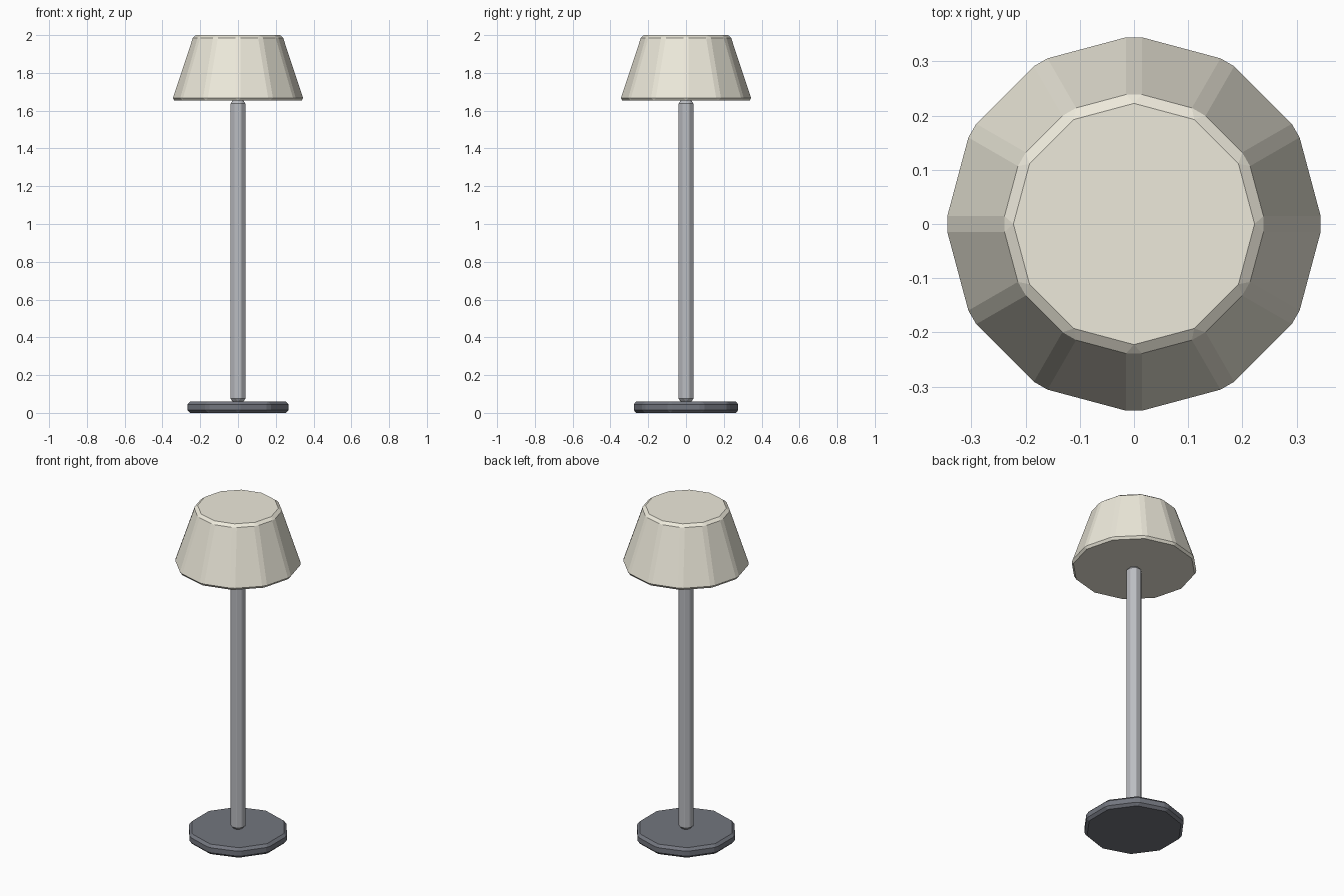
import bpy

if "Cube" in bpy.data.objects:
    bpy.data.objects.remove(bpy.data.objects["Cube"])


def part(name, sides, r_bottom, r_top, z0, z1, color, bevel=0.015):
    # Low-poly tapered drum with every edge chamfered
    bpy.ops.mesh.primitive_cone_add(vertices=sides, radius1=r_bottom, radius2=r_top,
                                    depth=z1 - z0, location=(0, 0, (z0 + z1) / 2))
    ob = bpy.context.object
    ob.name = name
    mod = ob.modifiers.new("chamfer", 'BEVEL')
    mod.width = bevel
    mod.segments = 1
    mod.limit_method = 'NONE'
    mat = bpy.data.materials.new(name + "_color")
    mat.diffuse_color = (*color, 1)
    mat.use_nodes = True
    mat.node_tree.nodes["Principled BSDF"].inputs["Base Color"].default_value = mat.diffuse_color
    ob.data.materials.append(mat)
    return ob


# Ten-sided foot plate
part("base", 10, 0.281, 0.281, 0.0, 0.06, (0.17, 0.18, 0.21))
# Slim upright
part("pole", 8, 0.045, 0.045, 0.06, 1.653, (0.50, 0.51, 0.54))
# Twelve-sided tapered lampshade, closed top and bottom
part("lampshade", 12, 0.353, 0.238, 1.653, 2.0, (0.85, 0.82, 0.71))
